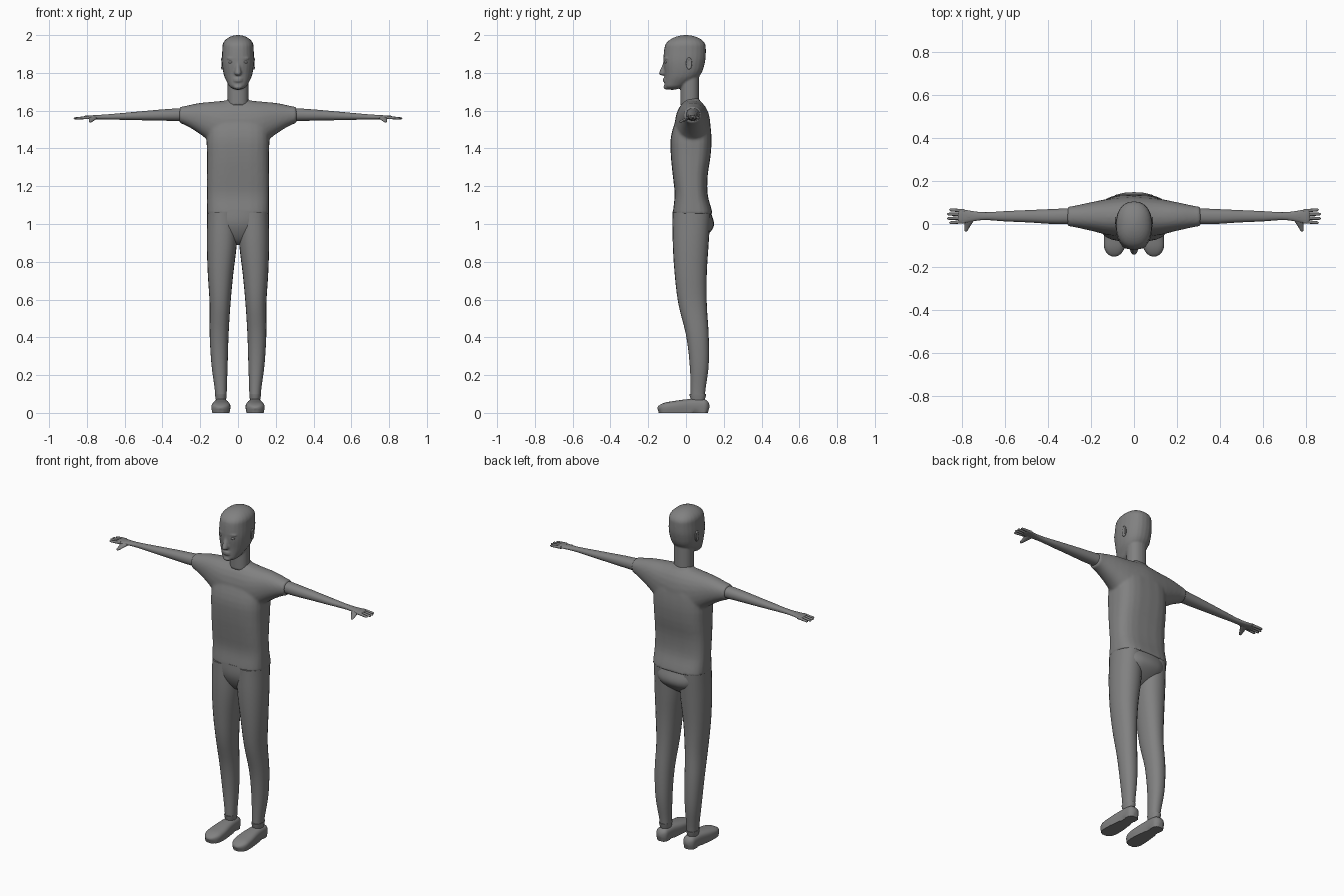
import bpy, bmesh
from math import cos, sin, pi, sqrt, copysign
from mathutils import Matrix

cube = bpy.data.objects.get("Cube")
if cube:
    bpy.data.objects.remove(cube, do_unlink=True)

grey = bpy.data.materials.new("plain grey")
grey.use_nodes = True
tone = (.22, .22, .22, 1)
grey.diffuse_color = tone
grey.node_tree.nodes["Principled BSDF"].inputs["Base Color"].default_value = tone


def curve(values, t):
    """Smooth value at t along evenly spaced samples."""
    last = len(values) - 1
    index = min(int(t * last), max(last - 1, 0))
    f = t * last - index
    a, b, c, d = [values[min(max(index + k, 0), last)] for k in (-1, 0, 1, 2)]
    slope_b, slope_c = (c - a) / 2, (d - b) / 2
    bend = 3 * (c - b) - 2 * slope_b - slope_c
    return b + f * (slope_b + f * (bend + f * (slope_b + slope_c - 2 * (c - b))))


def dome(distance, length):
    """Scale that rounds off an end over the given share of the length."""
    if distance >= length:
        return 1
    return max(sqrt(1 - (1 - distance / length) ** 2), .05)


def rounded(value, power):
    return copysign(abs(value) ** (2 / power), value)


def loft(bm, axis, span, low_u, high_u, low_v, high_v,
         caps=(0, 0), power=2.2, sides=24, steps=28):
    """Skin over rounded sections whose four bounds vary smoothly along the axis."""
    rings = []
    for i in range(steps + 1):
        t = (1 - cos(pi * i / steps)) / 2
        pos = span[0] + (span[1] - span[0]) * t
        scale = dome(t, caps[0]) * dome(1 - t, caps[1])
        a, b, c, d = [curve(side, t) for side in (low_u, high_u, low_v, high_v)]
        ring = []
        for k in range(sides):
            angle = 2 * pi * k / sides
            u = (a + b + (b - a) * scale * rounded(cos(angle), power)) / 2
            v = (c + d + (d - c) * scale * rounded(sin(angle), power)) / 2
            place = {"x": (pos, u, v), "y": (u, pos, v), "z": (u, v, pos)}
            ring.append(bm.verts.new(place[axis]))
        rings.append(ring)
    for low, high in zip(rings, rings[1:]):
        for k in range(sides):
            bm.faces.new((low[k - 1], low[k], high[k], high[k - 1]))
    bm.faces.new(rings[0])
    bm.faces.new(rings[-1])


def centred(widths):
    """Left and right bounds from half widths."""
    return [-w for w in widths], widths


def both(half):
    """Samples from one end to the middle and back out again."""
    return half + half[-2::-1]


def blob(bm, centre, size):
    matrix = Matrix.Translation(centre) @ Matrix.Diagonal((*size, 1))
    bmesh.ops.create_uvsphere(bm, u_segments=16, v_segments=10, radius=1, matrix=matrix)


def finish(name, bm, mirror=False, voxel=0):
    bmesh.ops.recalc_face_normals(bm, faces=bm.faces)
    mesh = bpy.data.meshes.new(name)
    bm.to_mesh(mesh)
    bm.free()
    mesh.materials.append(grey)
    obj = bpy.data.objects.new(name, mesh)
    bpy.context.collection.objects.link(obj)
    bpy.ops.object.select_all(action="DESELECT")
    obj.select_set(True)
    bpy.context.view_layer.objects.active = obj
    bpy.ops.object.shade_smooth_by_angle(angle=.8)
    if voxel:
        fuse = obj.modifiers.new("fuse", "REMESH")
        fuse.mode = "VOXEL"
        fuse.voxel_size = voxel
        fuse.use_smooth_shade = True
        soft = obj.modifiers.new("soften", "SMOOTH")
        soft.factor = .5
        soft.iterations = 4
    if mirror:
        obj.modifiers.new("mirror", "MIRROR").use_mirror_merge = False


# Head: skull, neck, nose, brow, lips and chin fused into one skin
bm = bmesh.new()
loft(bm, "z", (1.71, 2), *centred([.04, .073, .085, .083, .08]),
     [-.115, -.113, -.12, -.115, -.1], [-.03, .07, .1, .105, .1],
     caps=(.08, .2), power=2.3)
loft(bm, "z", (1.63, 1.8), *centred([.055]), [-.03], [.07])
loft(bm, "z", (1.785, 1.86), *centred([.02, .01]), [-.147, -.12], [-.09], caps=(.2, 0))
blob(bm, (0, -.1, 1.877), (.06, .02, .01))
for z in (1.757, 1.768):
    blob(bm, (0, -.108, z), (.025, .015, .007))
blob(bm, (0, -.1, 1.725), (.025, .02, .014))
finish("head", bm, voxel=.005)

# Eyes
bm = bmesh.new()
blob(bm, (.037, -.103, 1.857), (.014, .012, .008))
finish("eyes", bm, mirror=True)

# Ears: a raised rim around a shallow bowl
bm = bmesh.new()
blob(bm, (.08, .016, 1.85), (.007, .014, .027))
for k in range(16):
    angle = k * pi / 8
    blob(bm, (.084, .016 + .012 * cos(angle), 1.85 + .026 * sin(angle)), (.006, .005, .007))
finish("ears", bm, mirror=True, voxel=.003)

# Shirt: body and sleeves fused
bm = bmesh.new()
loft(bm, "z", (1.053, 1.665), *centred([.165] * 5 + [.15, .05]),
     [-.07, -.06, -.07, -.08, -.08, -.05, -.01],
     [.14, .115, .115, .13, .135, .12, .07], power=3)
loft(bm, "x", (-.31, .31), both([-.01, -.03, -.055, -.06]), both([.08, .1, .12, .13]),
     both([1.535, 1.48, 1.4, 1.36]), both([1.62, 1.64, 1.65, 1.66]))
finish("shirt", bm, voxel=.008)

# Pelvis
bm = bmesh.new()
loft(bm, "z", (.89, 1.07), *centred([.155]), [-.08, -.08, -.07], [.12, .16, .13],
     caps=(1, 0), power=2.5)
finish("pelvis", bm)

# Trouser legs
bm = bmesh.new()
loft(bm, "z", (.09, 1.06),
     [.06, .055, .05, .04, .025, .006, .002], [.12, .14, .15, .15, .16, .165, .163],
     [.025, .02, 0, -.04, -.06, -.07, -.07], [.1, .12, .12, .11, .11, .12, .13])
finish("legs", bm, mirror=True)

# Flared ankle cuffs
bm = bmesh.new()
loft(bm, "z", (.05, .1), [.065, .06], [.115, .122], [.03, .018], [.095, .107], steps=6)
finish("ankle_cuffs", bm, mirror=True)

# Shoes: rounded uppers pressed flat underneath
bm = bmesh.new()
loft(bm, "y", (-.152, .124), [.045, .04, .05, .055], [.14, .14, .13, .125],
     [0], [.05, .06, .07, .075, .07], caps=(.2, .1), power=2.7)
for v in bm.verts:
    if v.co.z < .015:
        v.co.z = 0
finish("shoes", bm, mirror=True)

# Arms running into the palms
bm = bmesh.new()
loft(bm, "x", (.26, .82), [0, 0, .007, .012, .018, 0], [.075, .07, .065, .06, .055, .07],
     [1.545, 1.555], [1.615, 1.573], caps=(0, .02))
finish("arms", bm, mirror=True)

# Fingers and thumbs
bm = bmesh.new()
for k in range(4):
    spread = k - 1.5
    root, tip = .036 + .017 * spread, .036 + .02 * spread
    reach = .875 - .01 * abs(spread)
    loft(bm, "x", (.79, reach), [root - .008, tip - .007], [root + .008, tip + .007],
         [1.555, 1.553], [1.572, 1.565], caps=(0, .15), sides=10, steps=12)
loft(bm, "y", (.03, -.036), [.74, .775], [.79], [1.555, 1.535], [1.576, 1.547],
     caps=(0, .15), sides=12, steps=12)
finish("fingers", bm, mirror=True)
